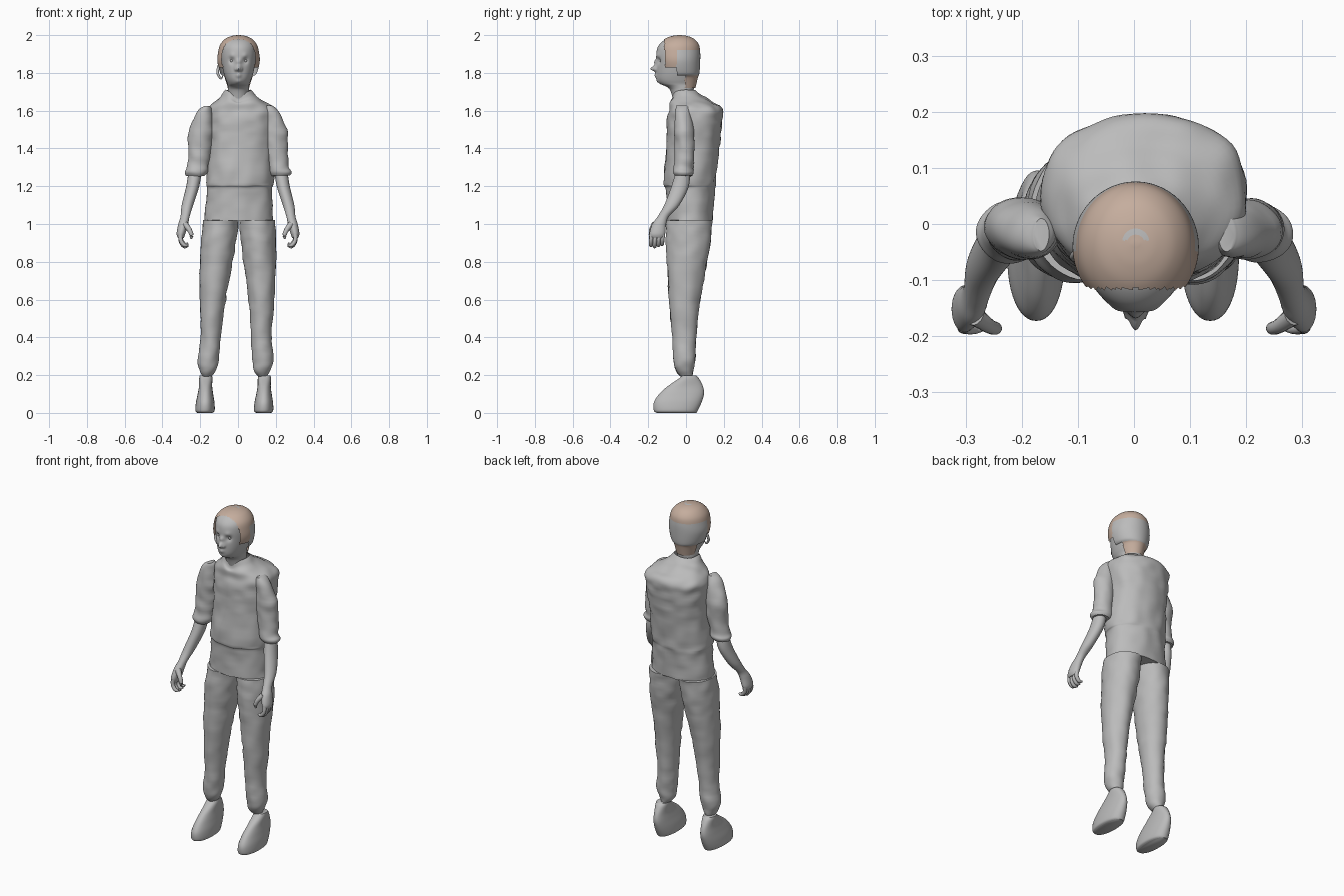
import bpy, bmesh, math
from mathutils import Vector, noise

cube = bpy.data.objects.get("Cube")
if cube:
    bpy.data.objects.remove(cube, do_unlink=True)


def material(name, colour):
    mat = bpy.data.materials.new(name)
    mat.use_nodes = True
    mat.diffuse_color = (*colour, 1)
    mat.node_tree.nodes["Principled BSDF"].inputs["Base Color"].default_value = (*colour, 1)
    return mat


GREY = material("plain grey", (0.5, 0.5, 0.5))
BROWN = material("light brown", (0.56, 0.42, 0.34))


def finish(name, bm, mats=(GREY,)):
    mesh = bpy.data.meshes.new(name)
    bm.to_mesh(mesh)
    bm.free()
    for mat in mats:
        mesh.materials.append(mat)
    obj = bpy.data.objects.new(name, mesh)
    bpy.context.collection.objects.link(obj)
    bpy.ops.object.select_all(action="DESELECT")
    obj.select_set(True)
    bpy.context.view_layer.objects.active = obj
    bpy.ops.object.shade_smooth_by_angle(angle=math.radians(50))
    return obj


def smooth_path(keys, steps):
    """Pass a soft curve through keys of any dimension."""
    pts = [Vector(k) for k in keys]
    pts = [pts[0]] + pts + [pts[-1]]
    out = []
    for a, b, c, d in zip(pts, pts[1:], pts[2:], pts[3:]):
        for i in range(steps):
            t = i / steps
            out.append(b + (c - a) * (t / 2) + (a * 2 - b * 5 + c * 4 - d) * (t * t / 2)
                       + (b * 3 - a - c * 3 + d) * (t ** 3 / 2))
    return out + [pts[-1]]


def skin(bm, rings):
    """Join rings of points with quads and close both ends."""
    rows = [[bm.verts.new(p) for p in ring] for ring in rings]
    for low, high in zip(rows, rows[1:]):
        for i in range(len(low)):
            j = (i + 1) % len(low)
            bm.faces.new((low[i], low[j], high[j], high[i]))
    ends = [bm.faces.new(rows[0]), bm.faces.new(rows[-1])]
    bmesh.ops.recalc_face_normals(bm, faces=bm.faces[:])
    return ends


def loft(keys, side=1, segs=48, steps=6, power=2.0, folds=0.0, shift=None):
    """Stack level outlines; each key is z, x low, x high, y low, y high."""
    bm = bmesh.new()
    rings = []
    for z, x0, x1, y0, y1 in smooth_path(keys, steps):
        ring = []
        for i in range(segs):
            a = math.tau * i / segs
            c, s = (math.copysign(abs(v) ** (2 / power), v) for v in (math.cos(a), math.sin(a)))
            x = side * ((x0 + x1) / 2 + c * (x1 - x0) / 2)
            ring.append((x + (shift(z) if shift else 0), (y0 + y1) / 2 + s * (y1 - y0) / 2, z))
        rings.append(ring)
    ends = skin(bm, rings)
    if folds:
        bm.normal_update()
        moves = [v.normal * folds * noise.noise(Vector((v.co.x, v.co.y, v.co.z * 1.5)) * 14)
                 for v in bm.verts]
        for v, move in zip(bm.verts, moves):
            v.co += move
    return bm, ends


def sculpt(bm, centre, radius, push):
    centre, push = Vector(centre), Vector(push)
    for v in bm.verts:
        v.co += push * math.exp(-((v.co - centre).length / radius) ** 2)


def tube(bm, points, radii, segs=12):
    """Round tapered tube through points, used for digits and locks."""
    path = smooth_path([(*p, r) for p, r in zip(points, radii)], 5)
    rings = []
    for i, p in enumerate(path):
        along = (path[min(i + 1, len(path) - 1)] - path[max(i - 1, 0)]).to_3d()
        turn = along.to_track_quat("Z", "Y")
        rings.append([p.to_3d() + turn @ Vector((math.cos(a), math.sin(a), 0)) * p.w
                      for a in (math.tau * k / segs for k in range(segs))])
    skin(bm, rings)


# Shirt body with a notched neckline
bm, ends = loft([
    (1.02, -.175, .185, -.10, .14), (1.18, -.165, .18, -.105, .152),
    (1.22, -.168, .187, -.118, .156), (1.4, -.155, .185, -.105, .175),
    (1.54, -.16, .20, -.10, .193), (1.61, -.16, .195, -.09, .188),
    (1.65, -.12, .135, -.085, .135), (1.68, -.085, .092, -.078, .085),
    (1.71, -.064, .068, -.07, .05)], segs=72, power=2.25, folds=.008)
bm.faces.remove(ends[1])
sculpt(bm, (0, -.075, 1.7), .045, (0, 0, -.045))
finish("shirt_body", bm)

# Head and neck in one form, with modelled features
bm, ends = loft([
    (1.62, -.052, .055, -.06, .04), (1.70, -.054, .057, -.08, .04),
    (1.725, -.054, .058, -.10, .045), (1.742, -.056, .061, -.136, .05),
    (1.765, -.065, .07, -.152, .055), (1.80, -.076, .081, -.156, .06),
    (1.85, -.086, .091, -.156, .065), (1.90, -.09, .095, -.157, .067),
    (1.94, -.087, .092, -.148, .062), (1.97, -.072, .077, -.12, .045),
    (1.988, -.042, .047, -.08, .015), (1.994, -.01, .014, -.045, -.025)],
    segs=128, steps=8)
MID = .003
sculpt(bm, (MID, -.156, 1.858), .014, (0, -.012, 0))
sculpt(bm, (MID, -.158, 1.825), .015, (0, -.034, -.004))
sculpt(bm, (MID, -.156, 1.787), .014, (0, -.011, 0))
sculpt(bm, (MID, -.16, 1.787), .004, (0, .004, 0))
sculpt(bm, (MID, -.154, 1.751), .018, (0, -.007, 0))
for side in (-1, 1):
    sculpt(bm, (MID + side * .035, -.146, 1.865), .017, (0, .012, 0))
    sculpt(bm, (MID + side * .036, -.15, 1.89), .016, (0, -.005, 0))
    sculpt(bm, (MID + side * .014, -.16, 1.818), .007, (side * .003, -.008, 0))
finish("head", bm)


# Hair shell, trimmed along the hairline and coloured by zone
def hair_zone(p):
    crown = math.hypot(p.x - MID, p.y + .035)
    if p.z > 1.92:
        if p.y < -.115:
            return None
        return 0 if .018 < crown < .026 and p.y > -.03 else 1
    if p.y > -.05:
        return 0 if p.z > 1.785 else (1 if p.y > -.005 else None)
    return 1 if p.z > 1.83 and p.y > -.11 else None


bm, ends = loft([
    (1.72, -.055, .06, -.09, .05), (1.775, -.074, .079, -.13, .063),
    (1.80, -.094, .1, -.14, .071), (1.86, -.109, .115, -.155, .075),
    (1.91, -.105, .111, -.157, .075), (1.95, -.094, .1, -.146, .068),
    (1.98, -.068, .074, -.113, .043), (1.995, -.035, .041, -.075, .008),
    (2.0, -.003, .009, -.039, -.031)], segs=96, steps=8)
dead = []
for f in bm.faces:
    zone = hair_zone(f.calc_center_median())
    if zone is None or f == ends[0]:
        dead.append(f)
    else:
        f.material_index = zone
bmesh.ops.delete(bm, geom=dead, context="FACES")
finish("hair", bm, (GREY, BROWN))

# Loose lock beside the cheek
bm = bmesh.new()
tube(bm, [(-.1, -.05, 1.84), (-.108, -.06, 1.8), (-.09, -.065, 1.77), (-.08, -.06, 1.785)],
     (.008, .007, .005, .002))
finish("loose_lock", bm)


def lean(z):
    return .005 - .025 * (1 - z)


for side, label in ((1, "left"), (-1, "right")):
    # Eye
    bm = bmesh.new()
    bmesh.ops.create_uvsphere(bm, u_segments=20, v_segments=12, radius=.011)
    bmesh.ops.translate(bm, verts=bm.verts, vec=(MID + side * .035, -.129, 1.865))
    finish(label + "_eye", bm)

    # Sleeve
    bm, ends = loft([
        (1.628, .15, .18, -.05, .012), (1.60, .137, .21, -.056, .022),
        (1.5, .13, .26, -.062, .042), (1.4, .14, .263, -.06, .044),
        (1.31, .158, .268, -.064, .036), (1.275, .163, .282, -.07, .042),
        (1.255, .175, .275, -.06, .032)], side, folds=.007)
    finish(label + "_sleeve", bm)

    # Forearm and palm
    bm, ends = loft([
        (1.29, .19, .26, -.05, .02), (1.2, .205, .274, -.077, .015),
        (1.1, .237, .298, -.115, -.035), (1.04, .256, .304, -.15, -.09),
        (1.0, .264, .316, -.178, -.105), (.95, .278, .325, -.193, -.11),
        (.925, .287, .318, -.185, -.12)], side, segs=32)
    finish(label + "_forearm", bm)

    # Four curled fingers and a thumb
    bm = bmesh.new()
    for i in range(4):
        y = -.182 + i * .02
        drop = .006 * abs(i - 1)
        tube(bm, [(side * .303, y, .945), (side * .302, y - .003, .905 + drop),
                  (side * .283, y - .004, .881 + drop), (side * .264, y - .002, .885 + drop)],
             (.012, .011, .01, .005))
    tube(bm, [(side * .282, -.165, 1.0), (side * .258, -.182, .97),
              (side * .246, -.186, .94), (side * .25, -.184, .922)], (.017, .013, .011, .005))
    finish(label + "_fingers", bm)

    # Trouser leg
    bm, ends = loft([
        (1.02, 0, .19, -.10, .14), (.92, .012, .198, -.105, .132),
        (.8, .028, .202, -.10, .112), (.6, .06, .197, -.09, .075),
        (.4, .08, .188, -.072, .054), (.28, .088, .2, -.067, .047),
        (.225, .1, .188, -.055, .04), (.195, .125, .17, -.03, .032)],
        side, folds=.006, shift=lean)
    finish(label + "_trouser_leg", bm)

    # Shoe
    bm, ends = loft([
        (0, .115, .195, -.155, .055), (.012, .104, .206, -.17, .062),
        (.055, .106, .204, -.17, .082), (.10, .114, .196, -.142, .095),
        (.14, .12, .19, -.098, .09), (.18, .12, .19, -.04, .07),
        (.197, .122, .188, -.02, .055)], side, power=2.2, shift=lean)
    finish(label + "_shoe", bm)
